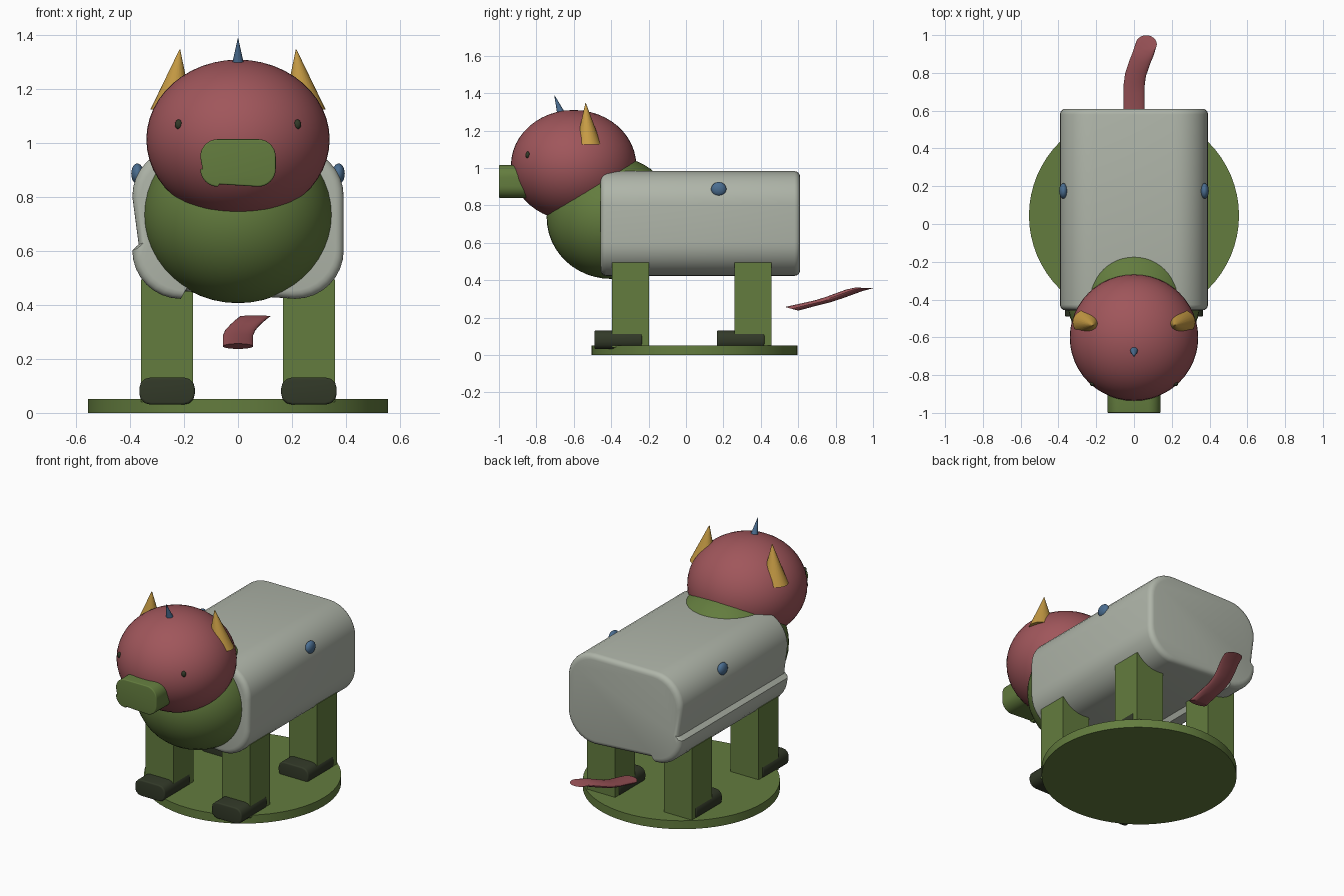
import bpy, bmesh, math
from mathutils import Vector, Matrix

cube = bpy.data.objects.get("Cube")
if cube:
    bpy.data.objects.remove(cube, do_unlink=True)


def material(name, rgb):
    def lin(c):
        c /= 255
        return c / 12.92 if c < 0.04 else ((c + 0.055) / 1.055) ** 2.4
    col = (*[lin(c) for c in rgb], 1)
    m = bpy.data.materials.new(name)
    m.use_nodes = True
    m.diffuse_color = col
    m.node_tree.nodes["Principled BSDF"].inputs["Base Color"].default_value = col
    return m


red = material("dusty red", (160, 86, 91))
green = material("moss green", (99, 124, 62))
grey = material("pale grey", (175, 181, 169))
yellow = material("ochre", (198, 155, 68))
blue = material("slate blue", (74, 109, 144))
dark = material("dark green", (50, 57, 40))


def finish(bm, name, mat, smooth=True):
    bmesh.ops.recalc_face_normals(bm, faces=bm.faces[:])
    me = bpy.data.meshes.new(name)
    bm.to_mesh(me)
    bm.free()
    me.materials.append(mat)
    ob = bpy.data.objects.new(name, me)
    bpy.context.scene.collection.objects.link(ob)
    if smooth:
        bpy.ops.object.select_all(action='DESELECT')
        bpy.context.view_layer.objects.active = ob
        ob.select_set(True)
        bpy.ops.object.shade_smooth_by_angle(angle=math.radians(32))
    return ob


def loft(name, rings, mat, smooth=True):
    """Skin a list of point rings and cap both ends."""
    bm = bmesh.new()
    vs = [[bm.verts.new(p) for p in ring] for ring in rings]
    n = len(vs[0])
    for a, b in zip(vs, vs[1:]):
        for i in range(n):
            bm.faces.new((a[i], a[(i + 1) % n], b[(i + 1) % n], b[i]))
    bm.faces.new(vs[0])
    bm.faces.new(vs[-1])
    return finish(bm, name, mat, smooth)


def ellipsoid(name, centre, radii, mat, segs=48):
    bm = bmesh.new()
    bmesh.ops.create_uvsphere(bm, u_segments=segs, v_segments=segs // 2, radius=1)
    bm.transform(Matrix.Translation(centre) @ Matrix.Diagonal((*radii, 1)))
    return finish(bm, name, mat)


def rounded_profile(w, h, r, segs, ridge):
    """Rounded rectangle; a ridge lets the lower -x corner stand proud."""
    pts = []
    for k, (sx, sz) in enumerate(((1, 1), (-1, 1), (-1, -1), (1, -1))):
        arc = []
        for i in range(segs + 1):
            a = math.pi / 2 * (k + i / segs)
            arc.append((sx * (w - r) + r * math.cos(a), sz * (h - r) + r * math.sin(a)))
        if ridge and k == 2:
            arc = [(-w * 0.94, -h * 0.28)] + arc + [(-w * 0.5, -h * 0.9)]
        pts += arc
    return pts


def rounded_bar(name, x, y0, y1, z, w, h, r, mat, bevel, segs=8, ridge=False):
    """Rounded profile extruded along y with softened ends."""
    prof = rounded_profile(w, h, r, segs, ridge)
    steps = [(bevel * (1 - math.cos(a)), bevel * (1 - math.sin(a)))
             for a in (math.pi / 2 * i / 4 for i in range(5))]
    ends = [(y0 + d, inset) for d, inset in steps]
    ends += [(y1 - d, inset) for d, inset in reversed(steps)]
    rings = [[(x + px * (w - i) / w, y, z + pz * (h - i) / h) for px, pz in prof]
             for y, i in ends]
    return loft(name, rings, mat)


def cone(name, base, radii, tip, mat, segs=24):
    """Cone with a level elliptical base and a freely placed tip."""
    ring = [(base[0] + radii[0] * math.cos(t), base[1] + radii[1] * math.sin(t), base[2])
            for t in (math.tau * i / segs for i in range(segs))]
    top = [Vector(tip).lerp(Vector(p), 0.02) for p in ring]
    return loft(name, [ring, top], mat)


# Base disc
disc = [(0.556 * math.cos(t), 0.045 + 0.55 * math.sin(t))
        for t in (math.tau * i / 64 for i in range(64))]
loft("base_disc", [[(x, y, z) for x, y in disc] for z in (0, 0.052)], green)

# Body, chest, head and muzzle
rounded_bar("body", 0, -0.457, 0.61, 0.703, 0.392, 0.28, 0.18, grey, 0.03, ridge=True)
ellipsoid("chest", (0, -0.4, 0.735), (0.352, 0.345, 0.328), green)
ellipsoid("head", (0, -0.601, 1.014), (0.34, 0.335, 0.296), red)
rounded_bar("muzzle", 0, -1.0, -0.72, 0.927, 0.14, 0.088, 0.065, green, 0.006, ridge=True)

# Paired parts
for side, s in (("left", 1), ("right", -1)):
    ellipsoid(side + "_eye", (s * 0.22, -0.846, 1.07), (0.014, 0.012, 0.018), dark, 16)
    ellipsoid(side + "_button", (s * 0.373, 0.175, 0.887), (0.023, 0.041, 0.038), blue, 24)
    cone(side + "_ear", (s * 0.247, -0.52, 1.125), (0.078, 0.068), (s * 0.215, -0.537, 1.352), yellow)
    for end, y in (("front", -0.297), ("back", 0.358)):
        leg = [(s * 0.263 + i * 0.096, y + j * 0.098)
               for i, j in ((-1, -1), (1, -1), (1, 1), (-1, 1))]
        loft(f"{end}_{side}_leg", [[(a, b, z) for a, b in leg] for z in (0.04, 0.495)],
             green, False)
        rounded_bar(f"{end}_{side}_foot", s * 0.263, y - 0.193, y + 0.062, 0.081,
                    0.103, 0.05, 0.04, dark, 0.008, segs=3)

# Forehead horn
cone("horn", (0, -0.664, 1.285), (0.024, 0.024), (0, -0.705, 1.393), blue)

# Tail: near-level rings swept backwards along a bent path
path = [(0, 0.565, 0.247, -0.28), (0, 0.65, 0.268, -0.2), (0, 0.73, 0.287, -0.15),
        (0.008, 0.79, 0.306, -0.12), (0.028, 0.85, 0.328, -0.1),
        (0.048, 0.9, 0.346, -0.08), (0.065, 0.952, 0.359, -0.04)]
tail = []
for i, (x, y, z, slope) in enumerate(path):
    ry = 0.035 + 0.002 * i
    tail.append([(x + 0.056 * math.cos(t), y + ry * math.sin(t), z + slope * ry * math.sin(t))
                 for t in (math.tau * k / 24 for k in range(24))])
loft("tail", tail, red)
